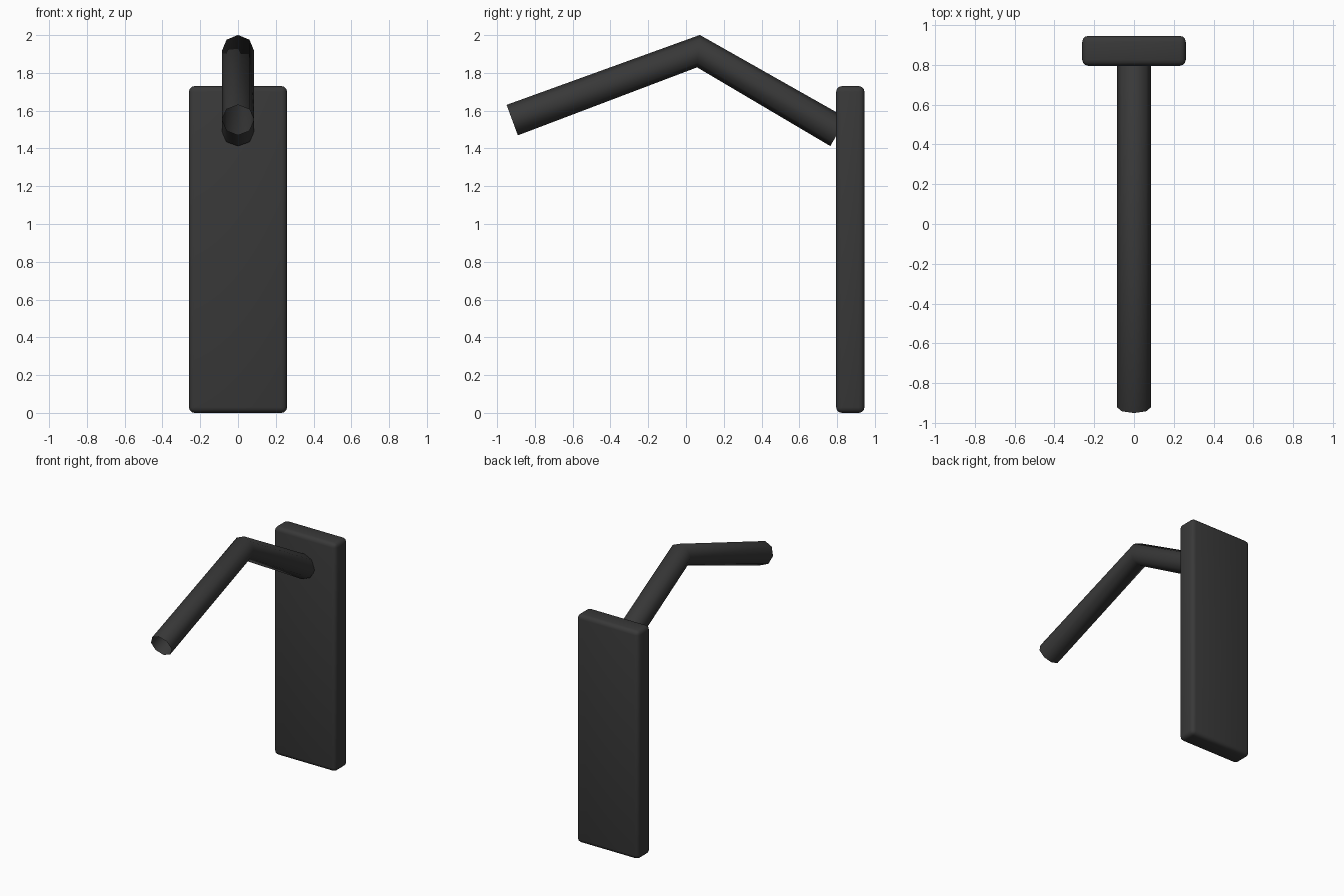
import bpy

if "Cube" in bpy.data.objects:
    bpy.data.objects.remove(bpy.data.objects["Cube"])

# Single dark finish
dark = bpy.data.materials.new("charcoal")
dark.diffuse_color = (0.04, 0.04, 0.04, 1)
dark.use_nodes = True
dark.node_tree.nodes["Principled BSDF"].inputs["Base Color"].default_value = dark.diffuse_color

# Mounting plate: upright slab with rounded edges
bpy.ops.mesh.primitive_cube_add(size=1, location=(0, 0.87, 0.865))
plate = bpy.context.object
plate.name = "mounting_plate"
plate.scale = (0.52, 0.15, 1.73)
bpy.ops.object.transform_apply(location=False, rotation=False, scale=True)
bevel = plate.modifiers.new("rounded_edges", 'BEVEL')
bevel.width = 0.03
bevel.segments = 3
bpy.ops.object.modifier_apply(modifier=bevel.name)
bpy.ops.object.shade_smooth_by_angle()
plate.data.materials.append(dark)

# Bent handle: open eight-sided tube swept along a two-segment path
path = bpy.data.curves.new("handle_bar", 'CURVE')
path.dimensions = '3D'
path.bevel_depth = 0.086
path.bevel_resolution = 2
path.use_fill_caps = False
spline = path.splines.new('POLY')
points = [(-0.92, 1.55), (0.066, 1.915), (0.807, 1.487)]
spline.points.add(len(points) - 1)
for point, (y, z) in zip(spline.points, points):
    point.co = (0, y, z, 1)
spline.use_smooth = True
handle = bpy.data.objects.new("handle_bar", path)
bpy.context.collection.objects.link(handle)
path.materials.append(dark)

# Turn the swept bar into a mesh
bpy.ops.object.select_all(action='DESELECT')
handle.select_set(True)
bpy.context.view_layer.objects.active = handle
bpy.ops.object.convert(target='MESH')
bpy.context.object.name = "handle_bar"
bpy.ops.object.shade_smooth_by_angle(angle=0.9)
